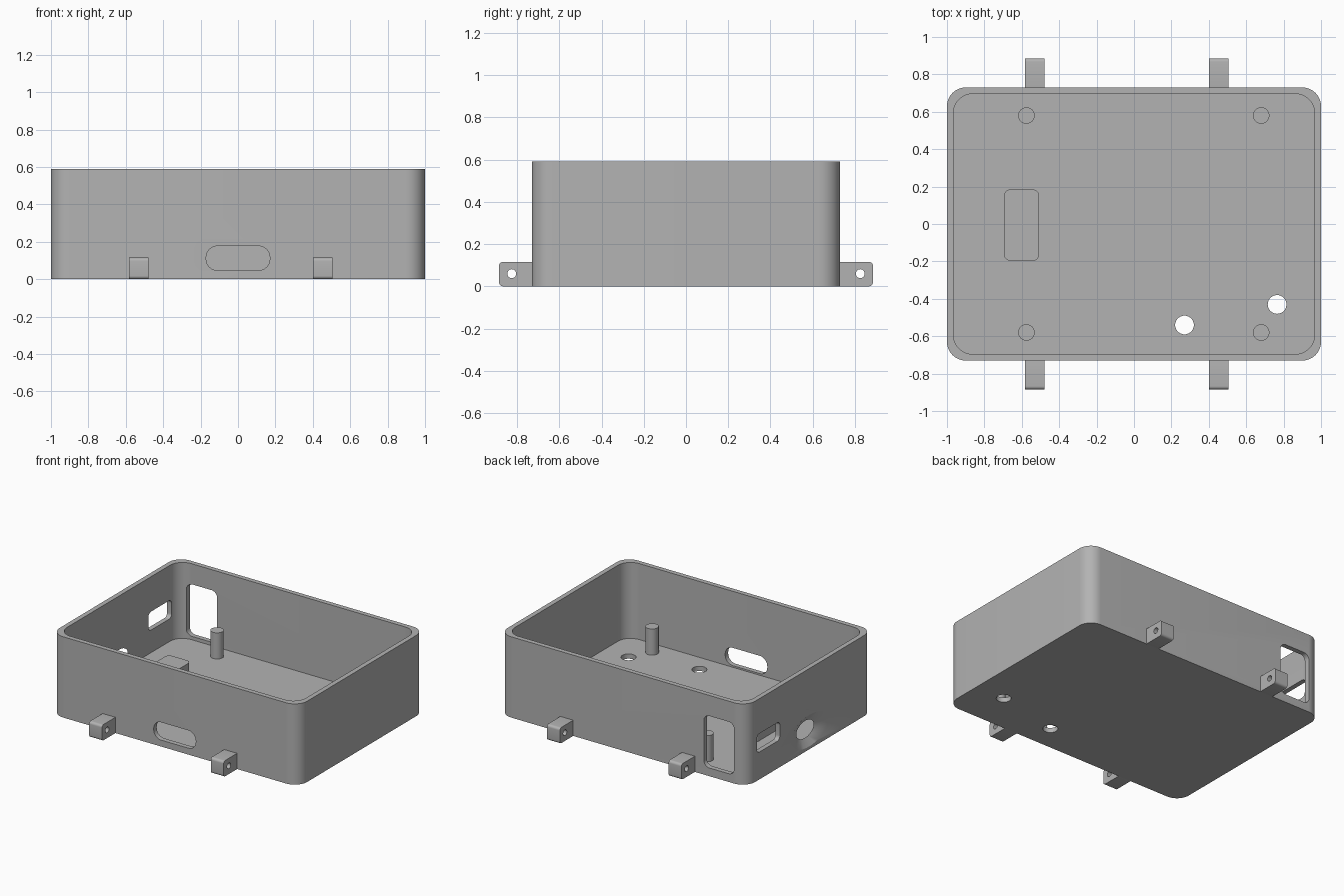
import bpy, bmesh, math
from mathutils import Matrix

cube = bpy.data.objects.get("Cube")
if cube:
    bpy.data.objects.remove(cube, do_unlink=True)

grey = bpy.data.materials.new("plastic_grey")
grey.use_nodes = True
COLOUR = (0.45, 0.45, 0.45, 1)
grey.diffuse_color = COLOUR
grey.node_tree.nodes["Principled BSDF"].inputs["Base Color"].default_value = COLOUR

# Each axis maps a flat outline (u, v) and a depth w into model space
AXES = {
    "x": lambda u, v, w: (w, u, v),
    "y": lambda u, v, w: (u, w, v),
    "z": lambda u, v, w: (u, v, w),
}


def rounded(u0, u1, v0, v1, r, steps=10):
    """Rounded rectangle outline."""
    corners = [(u1 - r, v1 - r), (u0 + r, v1 - r), (u0 + r, v0 + r), (u1 - r, v0 + r)]
    return [(cu + r * math.cos((q + i / steps) * math.pi / 2),
             cv + r * math.sin((q + i / steps) * math.pi / 2))
            for q, (cu, cv) in enumerate(corners) for i in range(steps + 1)]


def ellipse(u, v, ru, rv, count=40):
    return [(u + ru * math.cos(2 * math.pi * i / count),
             v + rv * math.sin(2 * math.pi * i / count)) for i in range(count)]


def loft(name, axis, sections):
    """Solid skinned through (outline, depth) sections."""
    bm = bmesh.new()
    rings = [[bm.verts.new(AXES[axis](u, v, w)) for u, v in pts] for pts, w in sections]
    for a, b in zip(rings, rings[1:]):
        for i in range(len(a)):
            j = (i + 1) % len(a)
            bm.faces.new((a[i], a[j], b[j], b[i]))
    bm.faces.new(rings[0][::-1])
    bm.faces.new(rings[-1])
    bmesh.ops.recalc_face_normals(bm, faces=bm.faces)
    mesh = bpy.data.meshes.new(name)
    bm.to_mesh(mesh)
    bm.free()
    mesh.materials.append(grey)
    obj = bpy.data.objects.new(name, mesh)
    bpy.context.collection.objects.link(obj)
    return obj


def prism(name, axis, pts, lo, hi):
    return loft(name, axis, [(pts, lo), (pts, hi)])


def select(obj):
    bpy.ops.object.select_all(action="DESELECT")
    obj.select_set(True)
    bpy.context.view_layer.objects.active = obj


def cut(obj, cutter):
    mod = obj.modifiers.new("cut", "BOOLEAN")
    mod.operation = "DIFFERENCE"
    mod.solver = "EXACT"
    mod.object = cutter
    select(obj)
    bpy.ops.object.modifier_apply(modifier=mod.name)
    bpy.data.objects.remove(cutter, do_unlink=True)


def smooth(obj):
    select(obj)
    bpy.ops.object.shade_smooth_by_angle(angle=math.radians(30))


HX, HY, TOP, WALL = 1.0, 0.73, 0.59, 0.035
IX, IY = HX - WALL, HY - WALL

# Open tray with rounded corners
tray = prism("tray", "z", rounded(-HX, HX, -HY, HY, 0.1), 0, TOP)
cut(tray, prism("cavity", "z", rounded(-IX, IX, -IY, IY, 0.1), WALL, TOP + 0.1))

# Slot in the front wall, tall window in the back wall, port in the side wall
cut(tray, prism("front_slot", "y", rounded(-0.17, 0.17, 0.047, 0.177, 0.06), -HY - 0.1, -HY + 0.1))
cut(tray, prism("back_window", "y", rounded(-0.9, -0.655, 0.06, 0.44, 0.045), HY - 0.1, HY + 0.1))
cut(tray, prism("side_port", "x", rounded(0.345, 0.61, 0.2, 0.335, 0.03), -HX - 0.1, -HX + 0.1))

# Flared oval opening beside the port
wide, narrow = ellipse(0.005, 0.136, 0.218, 0.115), ellipse(0.005, 0.136, 0.1, 0.062)
cut(tray, loft("flared_opening", "x", [(wide, -HX - 0.05), (wide, -HX),
                                       (narrow, -IX), (narrow, -IX + 0.05)]))

# Drain holes in the floor
for x, y in ((0.27, -0.54), (0.765, -0.43)):
    cut(tray, prism("floor_hole", "z", ellipse(x, y, 0.05, 0.05), -0.1, 0.1))
smooth(tray)

# Standoff posts
for x in (-0.575, 0.68):
    for y in (-0.58, 0.58):
        smooth(prism("standoff_post", "z", ellipse(x, y, 0.044, 0.044), WALL, 0.226))

# Raised block on the floor
smooth(prism("floor_block", "z", rounded(-0.695, -0.507, -0.197, 0.185, 0.035), WALL, 0.165))

# Mounting lugs with a cross hole, on front and back
for side in (-1, 1):
    for x in (-0.583, 0.4):
        near, far = sorted((side * (HY - 0.02), side * 0.885))
        lug = prism("mounting_lug", "x", rounded(near, far, 0, 0.115, 0.018, 6), x, x + 0.104)
        cut(lug, prism("lug_hole", "x", ellipse(side * 0.825, 0.06, 0.021, 0.021, 24), x - 0.1, x + 0.2))
        smooth(lug)
